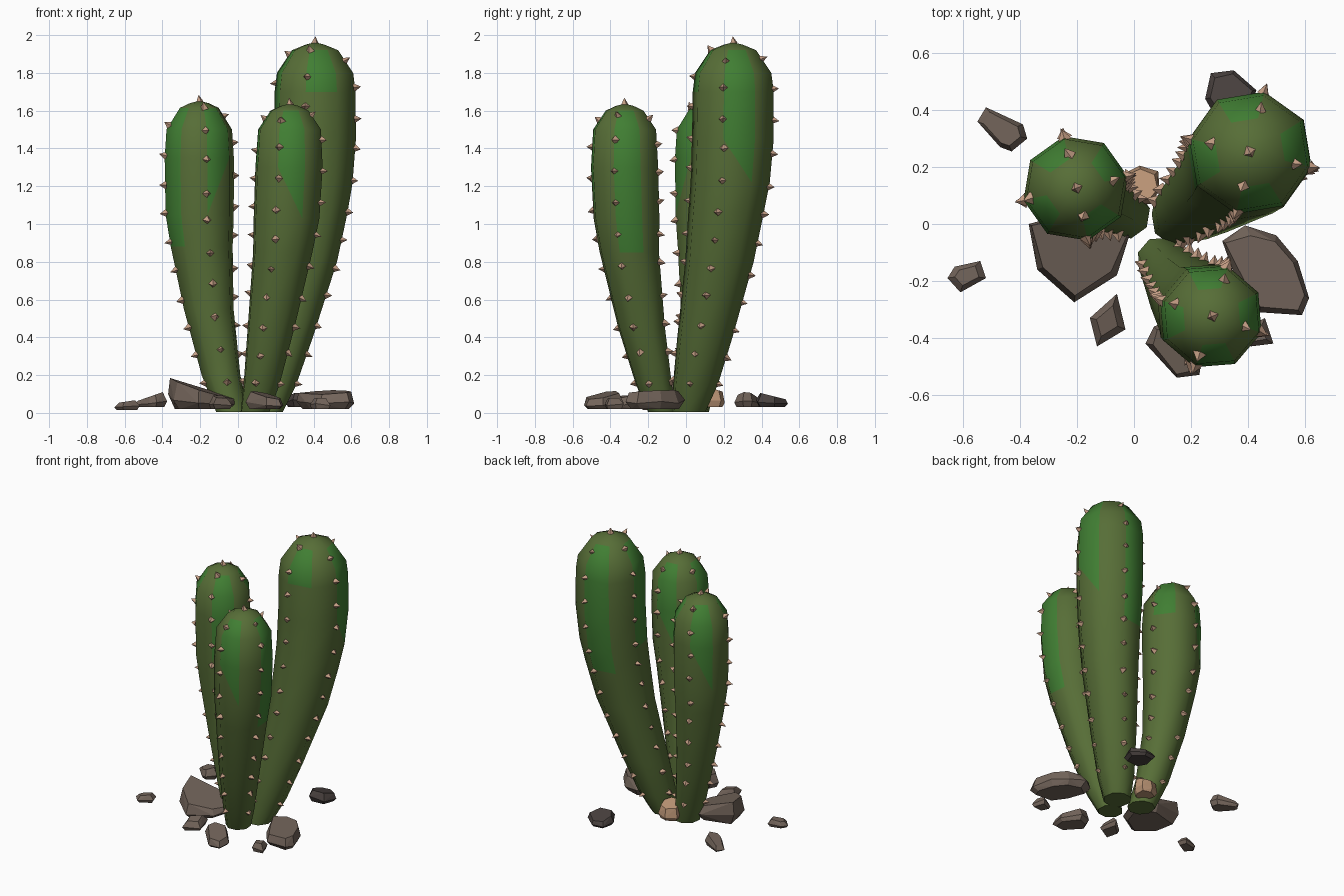
import bpy, bmesh, math, random
from mathutils import Vector, Matrix

if "Cube" in bpy.data.objects:
    bpy.data.objects.remove(bpy.data.objects["Cube"])

random.seed(4)
SIDES = 8


def material(name, rgb):
    m = bpy.data.materials.new(name)
    m.diffuse_color = (*rgb, 1)
    m.use_nodes = True
    m.node_tree.nodes["Principled BSDF"].inputs["Base Color"].default_value = m.diffuse_color
    return m


GREEN = material("olive green", (0.095, 0.155, 0.038))
LIGHT = material("bright green", (0.052, 0.21, 0.033))
SPINE = material("pale tan", (0.56, 0.345, 0.235))
ROCK = material("warm grey stone", (0.17, 0.128, 0.103))
DARK = material("dark stone", (0.065, 0.052, 0.048))
TAN = material("tan stone", (0.50, 0.30, 0.18))


def finish(bm, name, mats):
    bmesh.ops.recalc_face_normals(bm, faces=bm.faces)
    me = bpy.data.meshes.new(name)
    bm.to_mesh(me)
    bm.free()
    for m in mats:
        me.materials.append(m)
    ob = bpy.data.objects.new(name, me)
    bpy.context.collection.objects.link(ob)
    return ob


def ring_point(ring, k, offset):
    z, x, y, r = ring
    a = math.radians(offset + k * 360 / SIDES)
    return Vector((x + r * math.cos(a), y + r * math.sin(a), z))


def trunk(name, rings, offset, strips):
    """Rings are (z, x, y, radius). strips: side -> (lowest bright row, end: flat, left, right)"""
    bm = bmesh.new()
    loops = [[bm.verts.new(ring_point(r, k, offset)) for k in range(SIDES)] for r in rings]
    bm.faces.new(loops[0])
    for i in range(len(rings) - 1):
        for k in range(SIDES):
            n = (k + 1) % SIDES
            a, b, c, d = loops[i][k], loops[i][n], loops[i + 1][n], loops[i + 1][k]
            first, end = strips.get(k, (99, "flat"))
            bright = first <= i < len(rings) - 2
            if i == first and end == "right":      # bright strip ends in a triangle
                bm.faces.new((b, c, d)).material_index = 1
                bm.faces.new((a, b, d))
            elif i == first and end == "left":
                bm.faces.new((a, c, d)).material_index = 1
                bm.faces.new((a, b, c))
            else:
                bm.faces.new((a, b, c, d)).material_index = int(bright)
    z, x, y, r = rings[-1]
    tip = bm.verts.new((x, y, z + 0.012))
    for k in range(SIDES):
        bm.faces.new((loops[-1][k], loops[-1][(k + 1) % SIDES], tip))
    ob = finish(bm, name, [GREEN, LIGHT])
    ob.data.polygons.foreach_set("use_smooth", [True] * len(ob.data.polygons))
    ob.data.set_sharp_from_angle(angle=math.radians(55))


def add_spine(bm, pos, normal):
    tilt = Vector([random.uniform(-0.25, 0.25) for _ in range(3)])
    rot = (normal + tilt).to_track_quat('Z', 'Y').to_matrix().to_4x4()
    bmesh.ops.create_cone(bm, segments=4, radius1=random.uniform(0.019, 0.025), radius2=0,
                          depth=0.04, cap_ends=True,
                          matrix=Matrix.Translation(pos + normal * 0.012) @ rot)


def spines(name, rings, offset):
    """Four rows of spines, one up every second ridge, plus one on the crown."""
    bm = bmesh.new()
    for k in range(0, SIDES, 2):
        pts = [ring_point(r, k, offset) for r in rings]
        a = math.radians(offset + k * 45)
        side = Vector((-math.sin(a), math.cos(a), 0))
        left = 0.17
        for p, q in zip(pts, pts[1:]):
            length, d = (q - p).length, (q - p).normalized()
            while left < length:
                add_spine(bm, p + d * left, side.cross(d))
                left += random.uniform(0.145, 0.18)
            left -= length
    z, x, y, r = rings[-1]
    add_spine(bm, Vector((x, y, z + 0.012)), Vector((0, 0, 1)))
    finish(bm, name, [SPINE])


def rock(name, z0, z1, outline, mat=ROCK, slope=(0, 0), top=0.82):
    """Faceted stone: hull of an outline with a smaller base and a broad, sloping top."""
    bm = bmesh.new()
    pts = [Vector(p) for p in outline]
    mid = sum(pts, Vector((0, 0))) / len(pts)
    h = z1 - z0
    for p in pts:
        for s, f in ((0.8, 0), (1.0, random.uniform(0.3, 0.5)),
                     (top * random.uniform(0.88, 1.08), 1)):
            q = mid + (p - mid) * s
            lift = (q - mid).dot(Vector(slope)) * f
            bm.verts.new((q.x, q.y, max(z0, z0 + h * f + lift)))
    res = bmesh.ops.convex_hull(bm, input=bm.verts)
    junk = set(res["geom_interior"]) | set(res["geom_unused"])
    bmesh.ops.delete(bm, geom=[g for g in junk if isinstance(g, bmesh.types.BMVert)],
                     context='VERTS')
    finish(bm, name, [mat])


# Left, tall rear right and front right trunks
LEFT = [(0.005, -0.03, 0.035, 0.088), (0.2, -0.09, 0.07, 0.105), (0.55, -0.155, 0.105, 0.135),
        (0.88, -0.192, 0.12, 0.168), (1.05, -0.203, 0.125, 0.185), (1.35, -0.205, 0.125, 0.188),
        (1.5, -0.205, 0.125, 0.178), (1.615, -0.205, 0.125, 0.105), (1.64, -0.205, 0.125, 0.05)]
TALL = [(0.005, 0.15, 0.015, 0.09), (0.15, 0.19, 0.05, 0.122), (0.4, 0.25, 0.1, 0.15),
        (0.8, 0.343, 0.177, 0.186), (1.06, 0.38, 0.212, 0.205), (1.22, 0.397, 0.234, 0.215),
        (1.45, 0.408, 0.248, 0.222), (1.7, 0.408, 0.25, 0.22), (1.8, 0.408, 0.25, 0.207),
        (1.92, 0.408, 0.25, 0.125), (1.95, 0.408, 0.25, 0.05)]
FRONT = [(0.005, 0.09, -0.125, 0.08), (0.15, 0.125, -0.17, 0.1), (0.45, 0.175, -0.235, 0.13),
         (0.85, 0.237, -0.3, 0.165), (1.03, 0.257, -0.315, 0.183), (1.3, 0.27, -0.325, 0.187),
         (1.5, 0.273, -0.325, 0.175), (1.6, 0.273, -0.325, 0.105), (1.625, 0.273, -0.325, 0.05)]
for name, rings, offset, strips in (
        ("left", LEFT, 13, {0: (5, "flat"), 2: (4, "right"), 4: (3, "flat"), 6: (4, "left")}),
        ("tall", TALL, -13, {0: (5, "right"), 2: (4, "flat"), 4: (5, "flat"), 6: (7, "flat")}),
        ("front", FRONT, -18, {0: (3, "flat"), 2: (4, "right"), 4: (5, "flat"), 6: (4, "right")})):
    trunk(name + "_cactus_trunk", rings, offset, strips)
    spines(name + "_cactus_spines", rings, offset)

# Stones scattered round the foot
rock("large_left_rock", 0.02, 0.125, [(-0.37, 0.0), (-0.34, -0.16), (-0.21, -0.275),
     (-0.06, -0.18), (-0.01, -0.02), (-0.15, 0.06)], slope=(-0.32, 0.06), top=0.9)
rock("right_rock", 0.02, 0.11, [(0.31, -0.06), (0.39, -0.005), (0.5, -0.04), (0.575, -0.13),
     (0.615, -0.26), (0.59, -0.32), (0.44, -0.31), (0.36, -0.2)], slope=(0.08, 0.08), top=0.88)
rock("front_rock", 0.02, 0.095, [(0.04, -0.42), (0.07, -0.36), (0.15, -0.33), (0.24, -0.44),
     (0.23, -0.53), (0.15, -0.54)], slope=(-0.2, 0.12))
rock("front_small_rock", 0.02, 0.085, [(-0.155, -0.33), (-0.06, -0.245), (-0.03, -0.37),
     (-0.13, -0.43)], slope=(-0.15, 0.15), top=0.6)
rock("far_left_pebble", 0.015, 0.06, [(-0.655, -0.19), (-0.63, -0.15), (-0.54, -0.13),
     (-0.52, -0.19), (-0.61, -0.24)], slope=(0.15, 0), top=0.65)
rock("back_left_rock", 0.03, 0.09, [(-0.55, 0.36), (-0.52, 0.41), (-0.39, 0.35),
     (-0.375, 0.3), (-0.43, 0.255), (-0.47, 0.27)], slope=(0.35, 0), top=0.75)
rock("back_dark_rock", 0.03, 0.09, [(0.25, 0.44), (0.27, 0.53), (0.35, 0.54), (0.43, 0.47),
     (0.4, 0.38), (0.29, 0.37)], DARK, slope=(0, -0.25))
rock("middle_tan_rock", 0.03, 0.13, [(-0.05, 0.17), (0.02, 0.205), (0.085, 0.185), (0.09, 0.12),
     (0.06, 0.07), (-0.03, 0.07)], TAN, slope=(0, -0.3))
rock("right_pebble", 0.02, 0.08, [(0.38, -0.37), (0.46, -0.33), (0.49, -0.42), (0.41, -0.43)],
     top=0.6)
